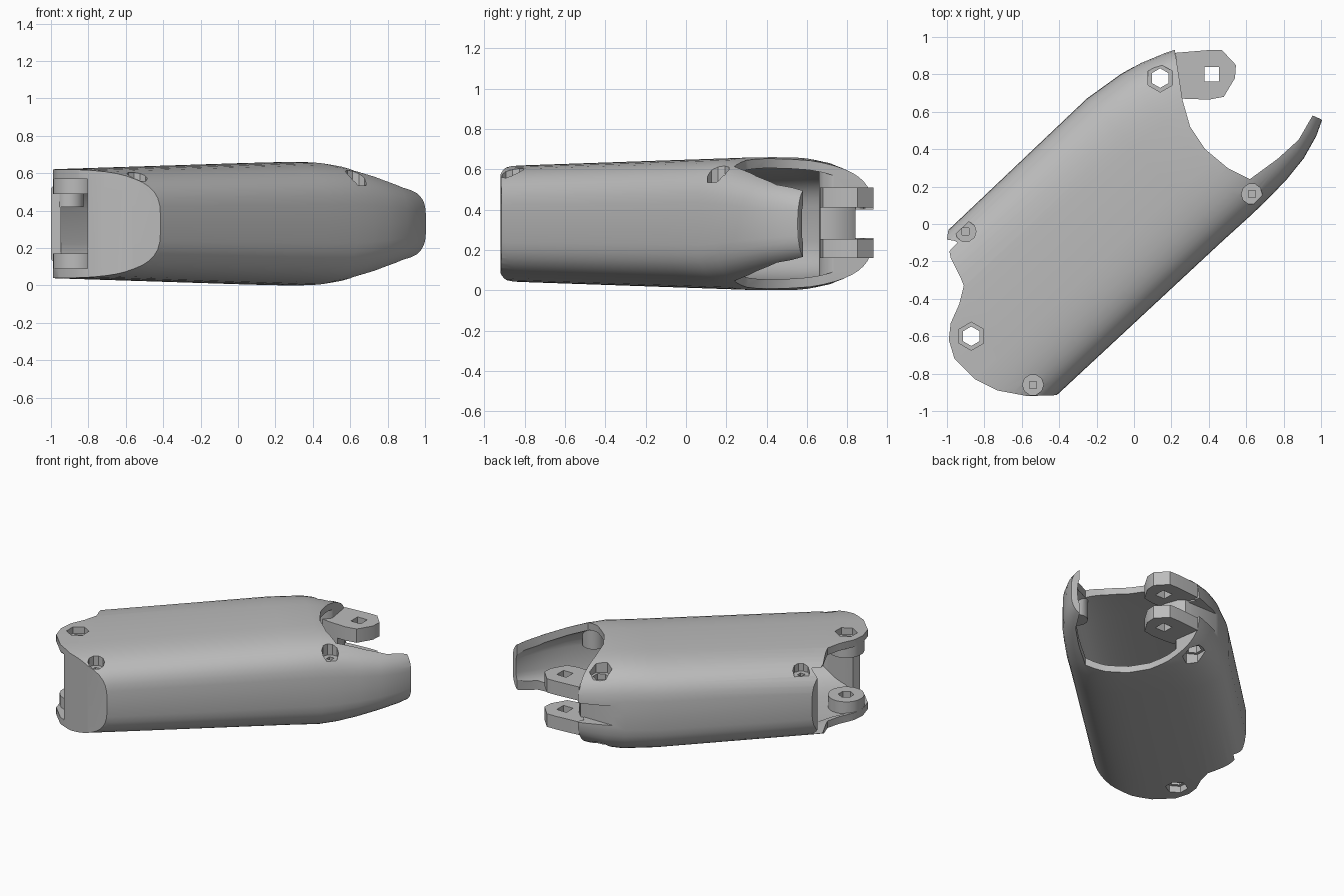
import bpy, bmesh
from math import cos, sin, pi, radians
from mathutils import Vector

cube = bpy.data.objects.get("Cube")
if cube:
    bpy.data.objects.remove(cube, do_unlink=True)

MID = 0.33                       # height of the mirror plane
ANGLE = radians(43.5)            # direction of the shell in plan
U = Vector((cos(ANGLE), sin(ANGLE), 0))
V = Vector((-sin(ANGLE), cos(ANGLE), 0))

grey = bpy.data.materials.new("plain_grey")
grey.use_nodes = True
colour = (0.5, 0.5, 0.5, 1)
grey.diffuse_color = colour
grey.node_tree.nodes["Principled BSDF"].inputs["Base Color"].default_value = colour


def make(name, bm):
    bmesh.ops.recalc_face_normals(bm, faces=bm.faces[:])
    mesh = bpy.data.meshes.new(name)
    bm.to_mesh(mesh)
    bm.free()
    mesh.materials.append(grey)
    obj = bpy.data.objects.new(name, mesh)
    bpy.context.collection.objects.link(obj)
    return obj


def skin(name, rings):
    """Solid through closed rings of points, capped at both ends."""
    bm = bmesh.new()
    loops = [[bm.verts.new(p) for p in ring] for ring in rings]
    n = len(loops[0])
    for a, b in zip(loops, loops[1:]):
        for i in range(n):
            bm.faces.new((a[i], a[(i + 1) % n], b[(i + 1) % n], b[i]))
    bm.faces.new(loops[0])
    bm.faces.new(loops[-1])
    return make(name, bm)


def prism(name, plan, z0, z1):
    return skin(name, [[(x, y, z) for x, y in plan] for z in (z0, z1)])


def post(name, centre, r, z0, z1, sides=24, turn=0.0):
    x, y = centre
    ring = [2 * pi * i / sides + turn for i in range(sides)]
    return prism(name, [(x + r * cos(t), y + r * sin(t)) for t in ring], z0, z1)


def combine(obj, tool, how="DIFFERENCE"):
    mod = obj.modifiers.new("cut", "BOOLEAN")
    mod.operation, mod.solver, mod.object = how, "EXACT", tool
    bpy.context.view_layer.objects.active = obj
    bpy.ops.object.modifier_apply(modifier=mod.name)
    bpy.data.objects.remove(tool, do_unlink=True)


def smooth(obj):
    bpy.ops.object.select_all(action="DESELECT")
    obj.select_set(True)
    bpy.context.view_layer.objects.active = obj
    bpy.ops.object.shade_smooth_by_angle(angle=radians(30))


# Stations along the shell: position, side limits, half height
STATIONS = [(-1.4, -.37, .66, .285), (-.9, -.38, .66, .297), (.28, -.392, .66, .325),
            (.5, -.397, .63, .33), (.62, -.395, .6, .315), (.75, -.39, .55, .285),
            (.9, -.37, .48, .245), (1.03, -.33, .42, .215), (1.13, -.28, .36, .19)]


def tube(name, wall):
    """Lofted rounded-box tube, shrunk by the wall thickness."""
    rings = []
    for u, lo, hi, half in STATIONS:
        ring = []
        for i in range(48):
            c, s = cos(2 * pi * i / 48), sin(2 * pi * i / 48)
            a = abs(c) ** .571 * (1 if c > 0 else -1)
            b = abs(s) ** .571 * (1 if s > 0 else -1)
            p = U * u + V * ((lo + hi) / 2 + a * ((hi - lo) / 2 - wall))
            ring.append((p.x, p.y, MID + b * (half - wall)))
        rings.append(ring)
    return skin(name, rings)


# Plan outline: scalloped closed end, then the hollowed open end
CLOSED_END = [(-.99, -.02), (-1, -.08), (-.98, -.18), (-.93, -.28), (-.91, -.33),
              (-.935, -.43), (-.98, -.53), (-.99, -.62), (-.96, -.72), (-.85, -.83),
              (-.73, -.89), (-.57, -.92), (-.41, -.915)]
OPEN_END = [(.8, -.5), (1.2, .3), (1, .56), (.955, .58), (.88, .45), (.77, .35),
            (.62, .24), (.5, .3), (.38, .4), (.3, .52), (.26, .66), (.22, .92),
            (.2, 1.2), (-.4, 1.2), (-1.1, .2)]
HINGE, CORNER = (-.87, -.6), (.14, .78)
SCREWS = [(-.9, -.04), (-.54, -.86), (.63, .16)]

shell = tube("forearm_shell", 0)
combine(shell, prism("outline", CLOSED_END + OPEN_END, -1, 2), "INTERSECT")

# Cavity, with the bosses left standing in it
cavity = tube("cavity", .047)
inset = [(x + .06 * U.x, y + .06 * U.y) for x, y in CLOSED_END]
combine(cavity, prism("inset", inset + [(2, -1), (2, 2), (-1.5, 2)], -1, 2), "INTERSECT")
opening = [(-.84, -.95), (-.72, -.62), (-.78, -.3), (-.9, -.1), (-1.2, -.05), (-1.3, -.9)]
combine(cavity, prism("opening", opening, MID - .24, MID + .24), "UNION")
for z0, z1 in ((0, .17), (.49, .7)):
    combine(cavity, post("hinge_boss", HINGE, .12, z0, z1))
combine(cavity, post("corner_boss", CORNER, .12, -.1, .8))
for spot in SCREWS:
    combine(cavity, post("screw_boss", spot, .075, .42, .8))
combine(shell, cavity)

# Slot through the rear corner
combine(shell, prism("slot", [(-.3, .84), (.6, .84), (.6, 1.2), (-.3, 1.2)], .26, .4))

# Hexagonal nut recesses with through holes, mirrored top and bottom
for spot, depth in ((HINGE, .245), (CORNER, .225)):
    combine(shell, post("through_hole", spot, .052, -1, 2, 6, pi / 6))
    for side in (-1, 1):
        combine(shell, post("nut_recess", spot, .075, MID + side * depth,
                            MID + side, 6, pi / 6))

# Round screw recesses on the upper side
for spot in SCREWS:
    combine(shell, post("screw_recess", spot, .056, .535, 1, 10))
    combine(shell, post("pilot_hole", spot, .026, .46, 1, 4, pi / 4))
smooth(shell)

# Two-eared bracket beside the open end
EAR = [(.2, .68), (.26, .67), (.4, .665), (.48, .68), (.54, .78), (.545, .85),
       (.47, .93), (.4, .93), (.22, .915)]
bracket = prism("bracket", EAR, .16, .51)
gap = [(.34, .6), (.33, .72), (.3, .8), (.26, .84), (.1, .84), (.1, 1.1), (.7, 1.1), (.7, .6)]
combine(bracket, prism("ear_gap", gap, .255, .41))
combine(bracket, post("pin_hole", (.415, .8), .055, -1, 2, 4, pi / 4))
smooth(bracket)
